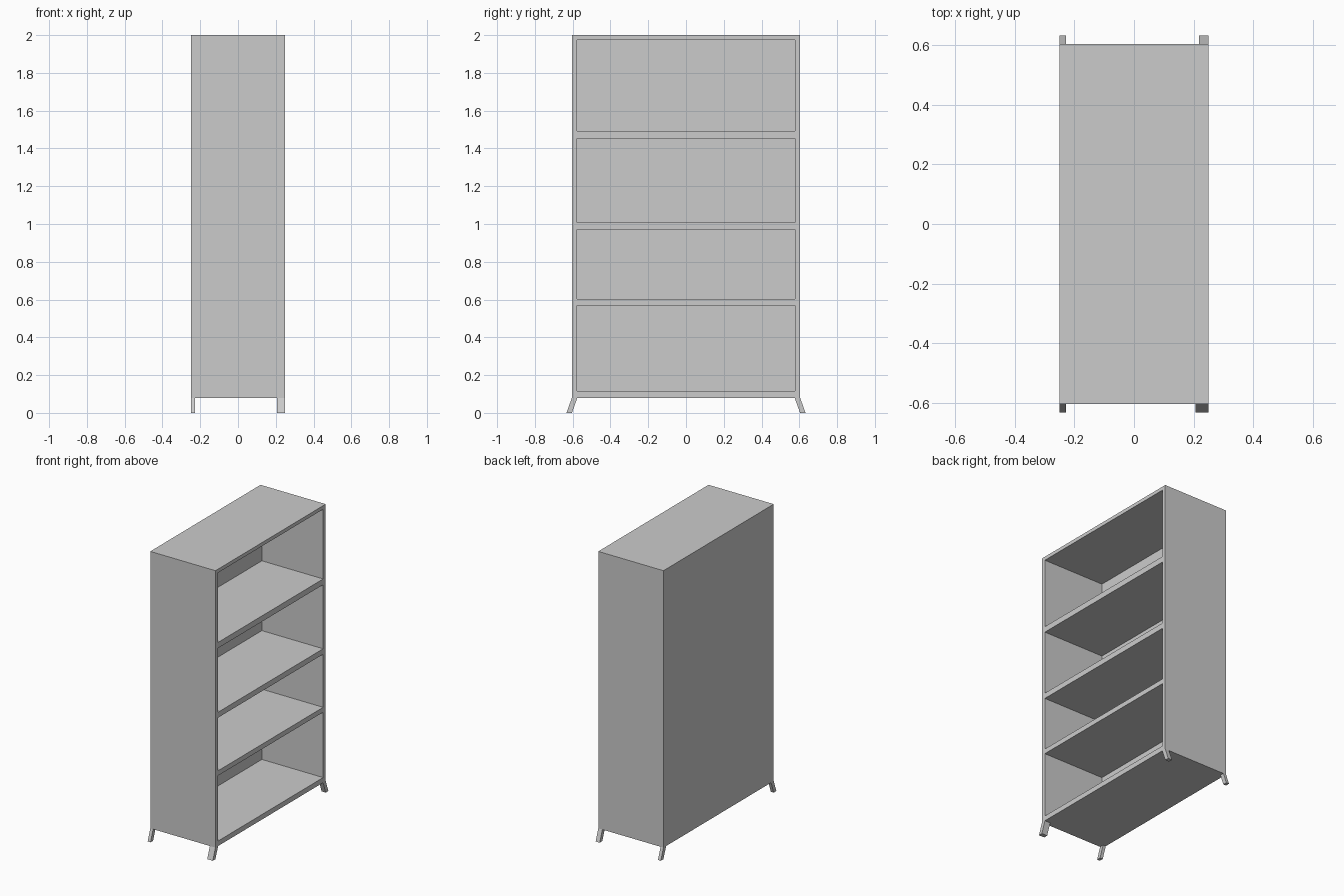
import bpy
import bmesh
from mathutils import Vector

cube = bpy.data.objects.get("Cube")
if cube:
    bpy.data.objects.remove(cube, do_unlink=True)

# Single neutral grey finish
GREY = (0.6, 0.6, 0.6, 1.0)
grey = bpy.data.materials.new("light grey")
grey.use_nodes = True
grey.diffuse_color = GREY
grey.node_tree.nodes["Principled BSDF"].inputs["Base Color"].default_value = GREY

HALF_X, HALF_Y = 0.25, 0.604
BOTTOM, TOP = 0.08, 2.0
INNER_Y, DEPTH = 0.576, 0.47
OPENINGS = [(0.115, 0.568), (0.602, 0.97), (1.008, 1.452), (1.492, 1.975)]


def box(bm, lo, hi):
    """Add an axis-aligned box and return its vertices."""
    verts = bmesh.ops.create_cube(bm, size=1)["verts"]
    for v in verts:
        v.co = Vector([lo[i] + (v.co[i] + 0.5) * (hi[i] - lo[i]) for i in range(3)])
    return verts


def finish(bm, name):
    bmesh.ops.recalc_face_normals(bm, faces=bm.faces)
    mesh = bpy.data.meshes.new(name)
    bm.to_mesh(mesh)
    bm.free()
    mesh.materials.append(grey)
    obj = bpy.data.objects.new(name, mesh)
    bpy.context.collection.objects.link(obj)
    return obj


# Cabinet: solid box, sliced into a grid, with the bays pushed in from the +x side
bm = bmesh.new()
box(bm, (-HALF_X, -HALF_Y, BOTTOM), (HALF_X, HALF_Y, TOP))
cuts = [((0, y, 0), (0, 1, 0)) for y in (-INNER_Y, INNER_Y)]
cuts += [((0, 0, z), (0, 0, 1)) for pair in OPENINGS for z in pair]
for co, no in cuts:
    bmesh.ops.bisect_plane(bm, geom=bm.verts[:] + bm.edges[:] + bm.faces[:],
                           plane_co=co, plane_no=no)


def is_bay(face):
    c = face.calc_center_median()
    return (c.x > HALF_X - 0.001 and abs(c.y) < INNER_Y
            and any(lo < c.z < hi for lo, hi in OPENINGS))


bays = [f for f in bm.faces if is_bay(f)]
for face in bmesh.ops.extrude_discrete_faces(bm, faces=bays)["faces"]:
    bmesh.ops.translate(bm, verts=face.verts[:], vec=(-DEPTH, 0, 0))
finish(bm, "shelf_cabinet")

# Splayed feet: slanted outward along y
FEET = {
    "front_left_foot": (0.207, 0.25, -1),
    "front_right_foot": (-0.25, -0.228, -1),
    "back_left_foot": (0.219, 0.25, 1),
    "back_right_foot": (-0.25, -0.228, 1),
}
for name, (x0, x1, side) in FEET.items():
    bm = bmesh.new()
    for v in box(bm, (x0, 0.575, 0), (x1, 0.604, BOTTOM)):
        if v.co.z < 0.01:
            v.co.y += 0.029
        v.co.y *= side
    finish(bm, name)
